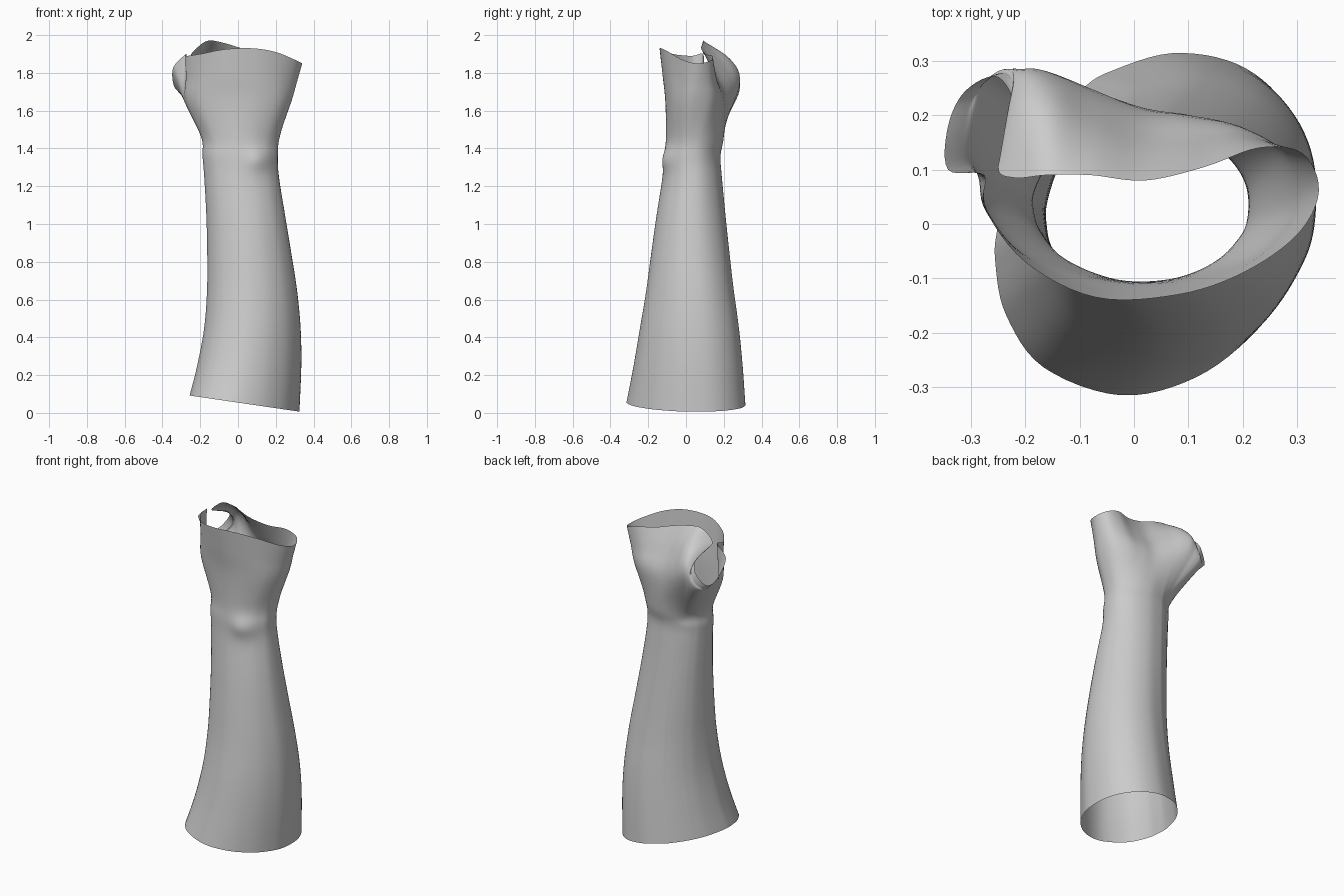
import bpy
import math
from mathutils import Vector

cube = bpy.data.objects.get("Cube")
if cube:
    bpy.data.objects.remove(cube, do_unlink=True)

# Forearm sections: height, right x, left x, front y, back y
FOREARM = [
    (.05, -.255, .327, -.315, .315),
    (.25, -.215, .337, -.277, .3),
    (.45, -.178, .333, -.243, .28),
    (.65, -.163, .314, -.21, .253),
    (.85, -.162, .283, -.183, .23),
    (1.05, -.167, .25, -.155, .209),
    (1.25, -.178, .218, -.124, .19),
    (1.36, -.187, .212, -.114, .183),
    (1.46, -.194, .222, -.106, .2),
]

# Palm section, counterclockwise from the +x side, swelling at the thumb root
PALM = [
    (.283, .05), (.26, .13), (.19, .18), (.1, .2), (.02, .21), (-.07, .245),
    (-.13, .27), (-.17, .283), (-.2, .283), (-.22, .28), (-.24, .27),
    (-.265, .245), (-.28, .19), (-.285, .12), (-.28, .08), (-.265, .02),
    (-.2, -.05), (-.06, -.102), (.08, -.106), (.2, -.07), (.265, -.01),
]

# Open edge: hand opening, narrow slit, thumb opening, and back to the hand
RIM_BACK = [
    (.34, .06, 1.85), (.31, .13, 1.865), (.23, .14, 1.89), (.13, .105, 1.9),
    (.02, .08, 1.93), (-.08, .09, 1.96), (-.16, .09, 1.97), (-.22, .085, 1.93),
]
RIM_THUMB = [
    (-.25, .105, 1.89), (-.218, .2, 1.86), (-.25, .27, 1.79),
    (-.31, .245, 1.71), (-.342, .18, 1.74), (-.342, .1, 1.83), (-.275, .09, 1.9),
]
RIM_FRONT = [
    (-.275, .03, 1.89), (-.2, -.07, 1.9), (-.07, -.135, 1.925),
    (.08, -.13, 1.93), (.2, -.09, 1.91), (.3, -.02, 1.87),
]
COLUMN_STEPS = 6
ROW_STEPS = 6


def smooth_path(points, steps, closed):
    """Interpolate a path through every control point."""
    count = len(points)

    def at(i):
        return points[i % count] if closed else points[max(0, min(count - 1, i))]

    result = []
    for i in range(count if closed else count - 1):
        a, b, c, d = (at(i + j) for j in (-1, 0, 1, 2))
        for s in range(steps):
            u = s / steps
            result.append(b + (c - a) * (u / 2)
                          + (a * 2 - b * 5 + c * 4 - d) * (u * u / 2)
                          + (b * 3 - a - c * 3 + d) * (u ** 3 / 2))
    if not closed:
        result.append(points[-1].copy())
    return result


def forearm_ring(section, angles):
    z, x0, x1, y0, y1 = section
    twist = .2 * max(0, 1 - z)
    ring = []
    for t in angles:
        x = (x0 + x1) / 2 + (x1 - x0) / 2 * math.cos(t)
        y = (y0 + y1) / 2 + (y1 - y0) / 2 * math.sin(t + twist)
        ring.append(Vector((x, y, z)))
    return ring


def lobe(k, width):
    return math.exp(-((k - 7) / width) ** 2)


# Forearm rings, with the lower edge cut on a slant
angles = [math.atan2((y - .09) / .19, x / .28) for x, y in PALM]
rings = [forearm_ring(section, angles) for section in FOREARM]
for p in rings[0]:
    p.z -= .147 * (p.x - .03)

# Palm, rounded thumb crown and open rim
palm = [Vector((x, y, 1.65 + .09 * lobe(k, 2.5))) for k, (x, y) in enumerate(PALM)]
rim = [Vector(p) for p in RIM_BACK + RIM_THUMB + RIM_FRONT]
crown = [(a + b) / 2 + Vector((0, .05, .035)) * lobe(k, 2.2)
         for k, (a, b) in enumerate(zip(palm, rim))]
rings += [palm, crown, rim]

# Interpolate around the rings, then along the sleeve
rings = [smooth_path(ring, COLUMN_STEPS, True) for ring in rings]
columns = [smooth_path(list(col), ROW_STEPS, False) for col in zip(*rings)]

# Wrist bone bump on the front
for column in columns:
    for p in column:
        if p.y < 0:
            p.y -= .022 * math.exp(-((p.x - .11) / .07) ** 2 - ((p.z - 1.34) / .06) ** 2)

# Single-sheet sleeve surface
rows = len(columns[0])
verts = [p for column in columns for p in column]
faces = []
for i in range(len(columns)):
    a, b = i * rows, (i + 1) % len(columns) * rows
    faces += [(a + j, b + j, b + j + 1, a + j + 1) for j in range(rows - 1)]
mesh = bpy.data.meshes.new("wrist_sleeve")
mesh.from_pydata(verts, [], faces)
mesh.polygons.foreach_set("use_smooth", [True] * len(faces))
mesh.update()
sleeve = bpy.data.objects.new("wrist_sleeve", mesh)
bpy.context.collection.objects.link(sleeve)
